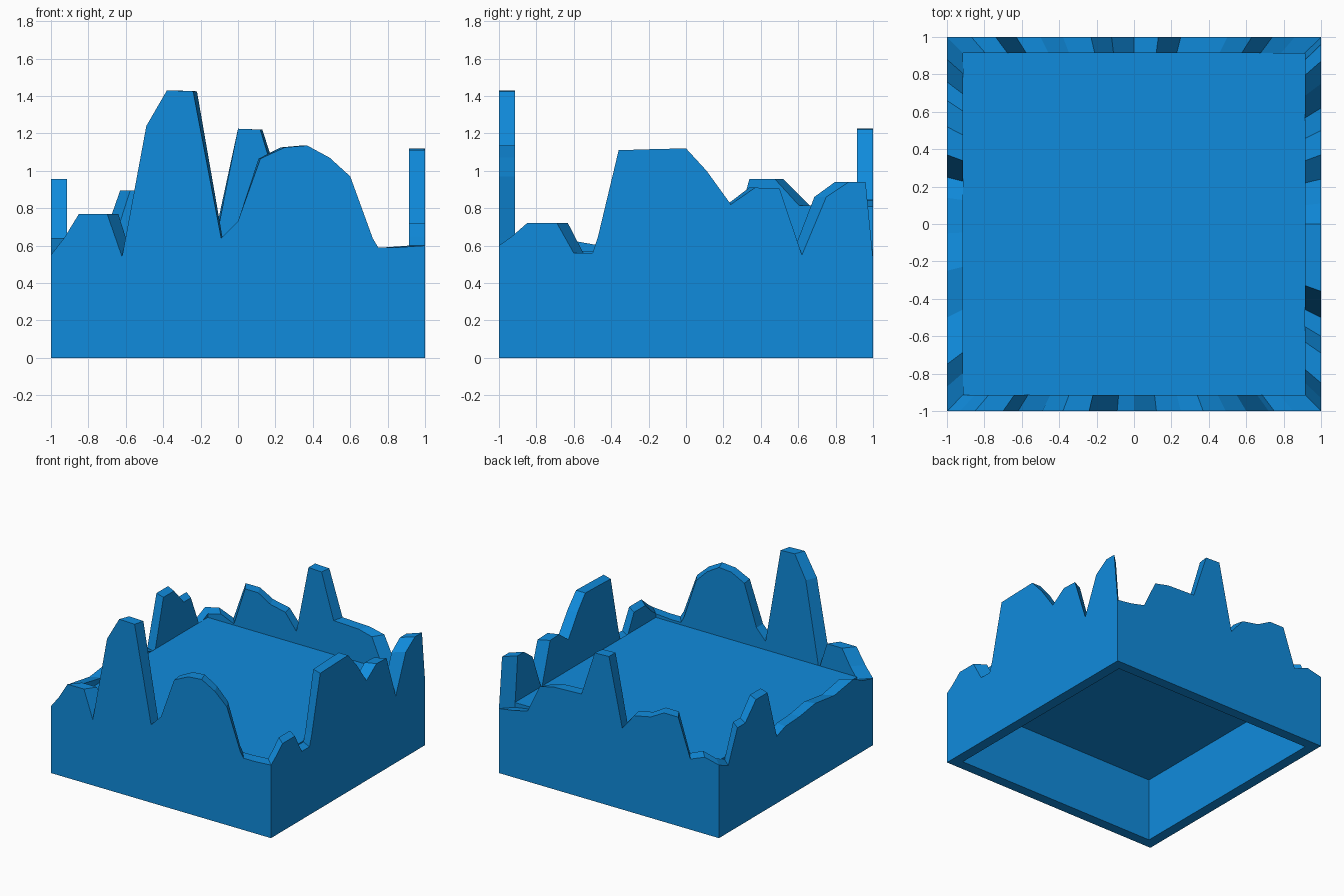
import bpy, bmesh

if "Cube" in bpy.data.objects:
    bpy.data.objects.remove(bpy.data.objects["Cube"])

INNER = 0.915          # inner face of the wall, as a share of the outer one
FLOOR_TOP, FLOOR_BOTTOM = 0.57, 0.52

blue = bpy.data.materials.new("blue")
blue.diffuse_color = (0.005, 0.26, 0.72, 1)
blue.use_nodes = True
blue.node_tree.nodes["Principled BSDF"].inputs["Base Color"].default_value = blue.diffuse_color


def add_object(name, bm):
    bmesh.ops.recalc_face_normals(bm, faces=bm.faces)
    mesh = bpy.data.meshes.new(name)
    bm.to_mesh(mesh)
    bm.free()
    mesh.materials.append(blue)
    obj = bpy.data.objects.new(name, mesh)
    bpy.context.collection.objects.link(obj)


# Skyline of each side: (position along the side, height), running anticlockwise
front = [(-1, .55), (-.93, .64), (-.85, .77), (-.70, .77), (-.62, .54), (-.49, 1.24),
         (-.38, 1.43), (-.24, 1.425), (-.09, .64), (0, .73), (.12, 1.065), (.25, 1.125),
         (.37, 1.135), (.49, 1.07), (.60, .97), (.72, .64), (.75, .59), (.85, .59)]
right = [(-1, .60), (-.93, .65), (-.85, .72), (-.69, .72), (-.60, .56), (-.50, .56),
         (-.47, .65), (-.36, 1.11), (-.2, 1.115), (0, 1.12), (.11, 1.0), (.24, .82),
         (.37, .91), (.50, .905), (.62, .55), (.75, .86), (.87, .94), (.96, .94)]
back = [(1, .53), (.86, .55), (.74, .58), (.63, .81), (.50, .84), (.25, .85),
        (.13, 1.22), (0, 1.225), (-.12, .67), (-.23, .80), (-.38, .83), (-.50, .895),
        (-.63, .895), (-.74, .58), (-.87, .63)]
left = [(1, .60), (.88, .55), (.76, .815), (.66, .815), (.52, .955), (.37, .955),
        (.25, .55), (.14, .59), (-.05, .60), (-.25, .63), (-.50, .60), (-.75, .64),
        (-.87, .58)]

rim = ([(t, -1, z) for t, z in front] + [(1, t, z) for t, z in right]
       + [(t, 1, z) for t, z in back] + [(-1, t, z) for t, z in left])

# Jagged wall: each skyline point gives a four-point cross-section
bm = bmesh.new()
sections = []
for x, y, z in rim:
    sections.append([bm.verts.new(p) for p in (
        (x, y, 0), (x, y, z),
        (x * INNER, y * INNER, z), (x * INNER, y * INNER, 0))])
for a, b in zip(sections, sections[1:] + sections[:1]):
    for i in range(4):
        j = (i + 1) % 4
        bm.faces.new((a[i], b[i], b[j], a[j]))
add_object("jagged_wall", bm)

# Floor plate inside the wall, leaving the base hollow below
bm = bmesh.new()
bmesh.ops.create_cube(bm, size=1)
bmesh.ops.scale(bm, vec=(2 * INNER, 2 * INNER, FLOOR_TOP - FLOOR_BOTTOM), verts=bm.verts)
bmesh.ops.translate(bm, vec=(0, 0, (FLOOR_TOP + FLOOR_BOTTOM) / 2), verts=bm.verts)
add_object("floor_plate", bm)
